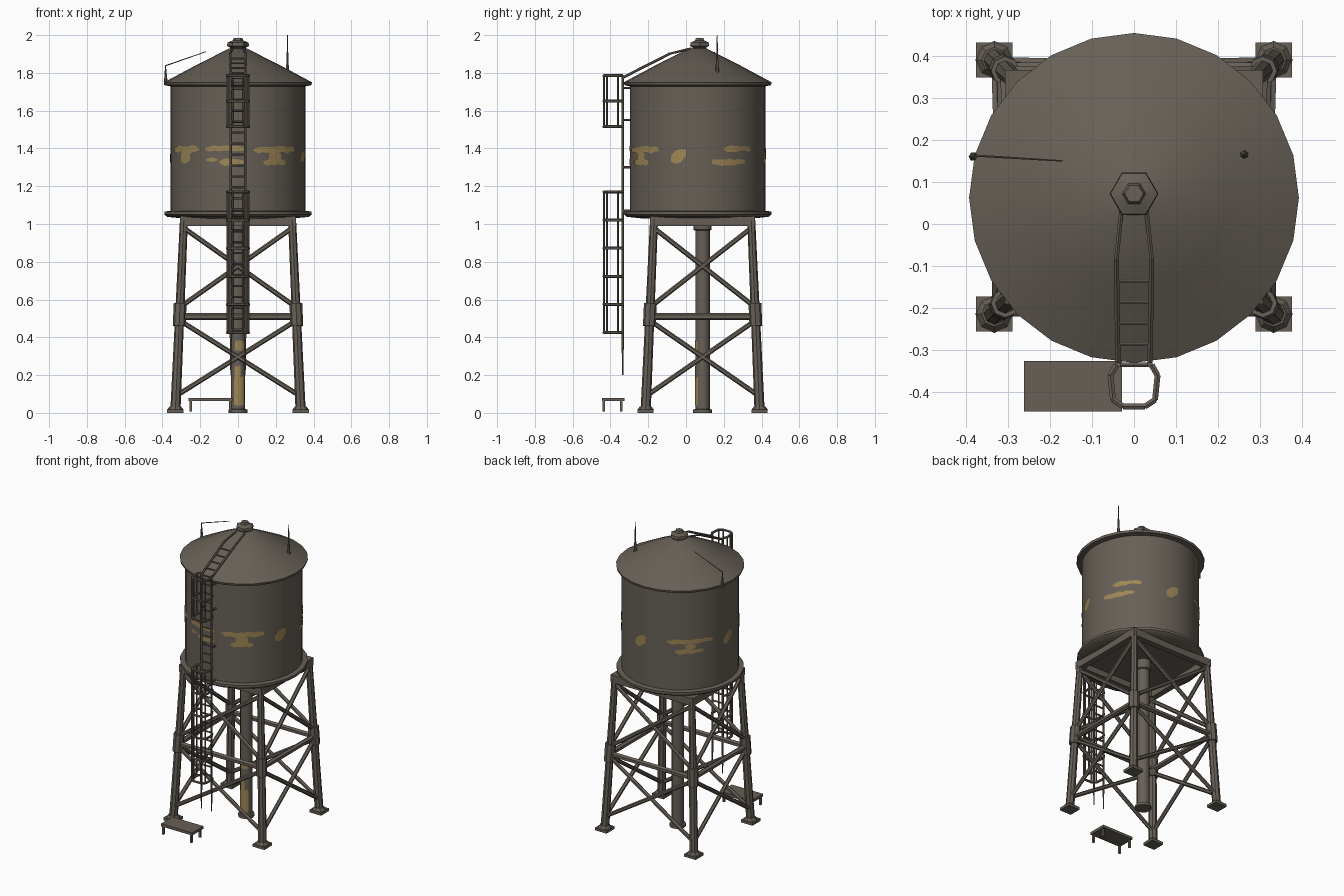
import bpy, bmesh, math, random
from mathutils import Vector

if "Cube" in bpy.data.objects:
    bpy.data.objects.remove(bpy.data.objects["Cube"])
random.seed(4)

def mat(name, rgb):
    m = bpy.data.materials.new(name)
    m.diffuse_color = (*rgb, 1)
    m.use_nodes = True
    m.node_tree.nodes["Principled BSDF"].inputs["Base Color"].default_value = m.diffuse_color
    return m

STEEL = mat("weathered steel", (0.135, 0.116, 0.094))
PAINT = mat("faded yellow paint", (0.34, 0.24, 0.09))
CY = 0.062      # tank axis y
TY = 0.088      # tower axis y

def finish(name, bm, m, smooth=True):
    bmesh.ops.recalc_face_normals(bm, faces=bm.faces)
    me = bpy.data.meshes.new(name)
    bm.to_mesh(me)
    bm.free()
    me.materials.append(m)
    ob = bpy.data.objects.new(name, me)
    bpy.context.collection.objects.link(ob)
    if smooth:
        bpy.context.view_layer.objects.active = ob
        bpy.ops.object.select_all(action='DESELECT')
        ob.select_set(True)
        bpy.ops.object.shade_smooth_by_angle(angle=math.radians(35))
    return ob

def lathe(name, profile, n, cx, cy):
    bm = bmesh.new()
    rings = [[bm.verts.new((cx + r * math.cos(2 * math.pi * i / n),
                            cy + r * math.sin(2 * math.pi * i / n), z)) for i in range(n)]
             for r, z in profile]
    for a, b in zip(rings, rings[1:]):
        for i in range(n):
            j = (i + 1) % n
            bm.faces.new((a[i], a[j], b[j], b[i]))
    bm.faces.new(rings[0])
    bm.faces.new(rings[-1])
    return finish(name, bm, STEEL)

def rod(bm, p, q, r1, r2=None, n=6):
    p, q = Vector(p), Vector(q)
    d = q - p
    geo = bmesh.ops.create_cone(bm, cap_ends=True, segments=n, radius1=r1,
                                radius2=r1 if r2 is None else r2, depth=d.length)
    rot = d.to_track_quat('Z', 'Y')
    for v in geo['verts']:
        v.co = rot @ v.co + (p + q) / 2

def box(bm, c, s):
    for v in bmesh.ops.create_cube(bm, size=1)['verts']:
        v.co = Vector(c) + Vector(v.co[i] * s[i] for i in range(3))

# Paint patch wrapped on a cylinder; angles in degrees, 0 = front, 90 = right
def patch(bm, cy, r, a0, a1, z0, z1, slant=0, jit=0.005):
    n = max(2, round(abs(a1 - a0) / 4))
    cols = []
    for i in range(n + 1):
        t = i / n
        a = math.radians(a0 + (a1 - a0) * t)
        pinch = 0.25 * (z1 - z0) if i in (0, n) else 0
        x, y = r * math.sin(a), cy - r * math.cos(a)
        dz = slant * (t - 0.5)
        cols.append([bm.verts.new((x, y, z + dz + random.uniform(-jit, jit)))
                     for z in (z0 + pinch, z1 - pinch)])
    for a, b in zip(cols, cols[1:]):
        bm.faces.new((a[0], b[0], b[1], a[1]))

# Tank, platform, roof and vent cap
lathe("tank_wall", [(0.358, 1.05), (0.358, 1.735)], 40, 0, CY)
lathe("platform", [(0.30, 1.03), (0.375, 1.038), (0.39, 1.05), (0.39, 1.066), (0.355, 1.07)], 24, 0, CY)
lathe("roof", [(0.355, 1.728), (0.388, 1.735), (0.392, 1.75), (0.22, 1.842), (0.045, 1.93)], 24, 0, CY)
lathe("vent_cap", [(0.042, 1.91), (0.042, 1.935), (0.058, 1.942), (0.056, 1.96), (0.028, 1.972), (0.022, 1.986)], 6, 0, 0.072)

# Worn paint marks around the tank
bm = bmesh.new()
for p in [(-70, -35, 1.38, 1.413), (-57, -45, 1.318, 1.39),
          (-29, 5, 1.385, 1.413), (-16, 5, 1.312, 1.345), (-28, -18, 1.33, 1.35),
          (13, 55, 1.378, 1.408), (27, 39, 1.315, 1.385), (22, 44, 1.312, 1.345),
          (112, 141, 1.385, 1.412), (102, 134, 1.312, 1.343),
          (-158, -111, 1.378, 1.405), (-150, -122, 1.312, 1.342), (-140, -130, 1.335, 1.385)]:
    patch(bm, CY, 0.361, *p)
for a in (67, 166, -98):
    patch(bm, CY, 0.361, a, a + 13, 1.325, 1.395, 0.035)
finish("tank_paint_marks", bm, PAINT)

# Tower legs with footings and gussets
def corner(sx, sy, z):
    t = z / 1.03
    return Vector((sx * (0.332 - 0.046 * t), TY + sy * (0.302 - 0.045 * t), z))

bm = bmesh.new()
feet = bmesh.new()
for sx in (-1, 1):
    for sy in (-1, 1):
        rod(bm, corner(sx, sy, 0.01), corner(sx, sy, 1.04), 0.027, 0.021, 8)
        rod(bm, corner(sx, sy, 0.46), corner(sx, sy, 0.58), 0.034, 0.034, 8)
        c = corner(sx, sy, 0)
        box(feet, (c.x, c.y, 0.009), (0.086, 0.084, 0.018))
        rod(feet, c + Vector((0, 0, 0.015)), c + Vector((0, 0, 0.035)), 0.045, 0.03, 8)
finish("tower_legs", bm, STEEL)
finish("leg_footings", feet, STEEL, False)

# Bracing on all four sides: girts, top beams and crosses
bm = bmesh.new()
beams = bmesh.new()
ring = [(-1, -1), (1, -1), (1, 1), (-1, 1)]
for a, b in zip(ring, ring[1:] + ring[:1]):
    rod(bm, corner(*a, 0.51), corner(*b, 0.51), 0.018)
    for z0, z1 in ((0.09, 0.49), (0.56, 0.98)):
        rod(bm, corner(*a, z0), corner(*b, z1), 0.013)
        rod(bm, corner(*b, z0), corner(*a, z1), 0.013)
    p, q = corner(*a, 1.015), corner(*b, 1.015)
    d = q - p
    box(beams, (p + q) / 2, (abs(d.x) + 0.04, abs(d.y) + 0.04, 0.05))
finish("cross_bracing", bm, STEEL)
finish("top_beams", beams, STEEL, False)

# Central riser pipe with flanges and worn paint
lathe("riser_pipe", [(0.05, 0), (0.05, 0.018), (0.038, 0.02), (0.038, 0.965), (0.048, 0.97),
                     (0.048, 1.04)], 12, 0, TY)
bm = bmesh.new()
for p in [(-32, 55, 0.04, 0.19), (-25, 20, 0.18, 0.25), (-22, 50, 0.33, 0.38)]:
    patch(bm, TY, 0.041, *p)
finish("pipe_paint", bm, PAINT)

# Ladder up the front, continuing over the roof
bm = bmesh.new()
LY = -0.335
for s in (-1, 1):
    x = s * 0.038
    rod(bm, (x, LY, 0.2), (x, LY, 0.42), 0.003, 0.007)
    rod(bm, (x, LY, 0.42), (x, LY, 1.785), 0.007)
    rod(bm, (x, LY, 1.775), (s * 0.042, -0.085, 1.902), 0.007)
    rod(bm, (s * 0.042, -0.085, 1.902), (s * 0.03, 0.03, 1.93), 0.006)
    for z in (1.07, 1.3, 1.55, 1.72):
        rod(bm, (x, LY, z), (x, -0.28, z), 0.006)
for i in range(24):
    z = 0.44 + i * 0.058
    rod(bm, (-0.038, LY, z), (0.038, LY, z), 0.006)
for i in range(1, 5):
    t = i / 5
    y, z = LY + 0.25 * t, 1.775 + 0.127 * t
    rod(bm, (-0.04, y, z), (0.04, y, z), 0.005)
finish("ladder", bm, STEEL)

# Safety cages in two sections
bm = bmesh.new()
half = [(0.042, LY), (0.056, -0.36), (0.05, -0.418), (0.026, -0.434)]
hoop = half + [(-x, y) for x, y in reversed(half)]
for zs in ([0.425 + 0.149 * i for i in range(6)], [1.515, 1.65, 1.785]):
    for z in zs:
        for p, q in zip(hoop, hoop[1:]):
            rod(bm, (*p, z), (*q, z), 0.008)
    for x, y in half[1:]:
        for s in (-1, 1):
            rod(bm, (s * x, y, zs[0]), (s * x, y, zs[-1]), 0.005)
finish("ladder_cage", bm, STEEL)

# Roof masts and the loose wire
bm = bmesh.new()
rod(bm, (0.262, 0.165, 1.79), (0.262, 0.165, 1.87), 0.011, 0.006)
rod(bm, (0.262, 0.165, 1.86), (0.262, 0.165, 2.0), 0.006, 0.002)
rod(bm, (-0.382, 0.16, 1.735), (-0.384, 0.16, 1.84), 0.011, 0.002)
rod(bm, (-0.384, 0.163, 1.838), (-0.17, 0.15, 1.912), 0.003, 0.002)
finish("roof_masts", bm, STEEL)

# Low plank stand at the ladder foot
bm = bmesh.new()
box(bm, (-0.145, -0.386, 0.071), (0.232, 0.12, 0.018))
for x in (-0.25, -0.042):
    for y in (-0.435, -0.342):
        box(bm, (x, y, 0.036), (0.013, 0.013, 0.056))
finish("ground_stand", bm, STEEL, False)
